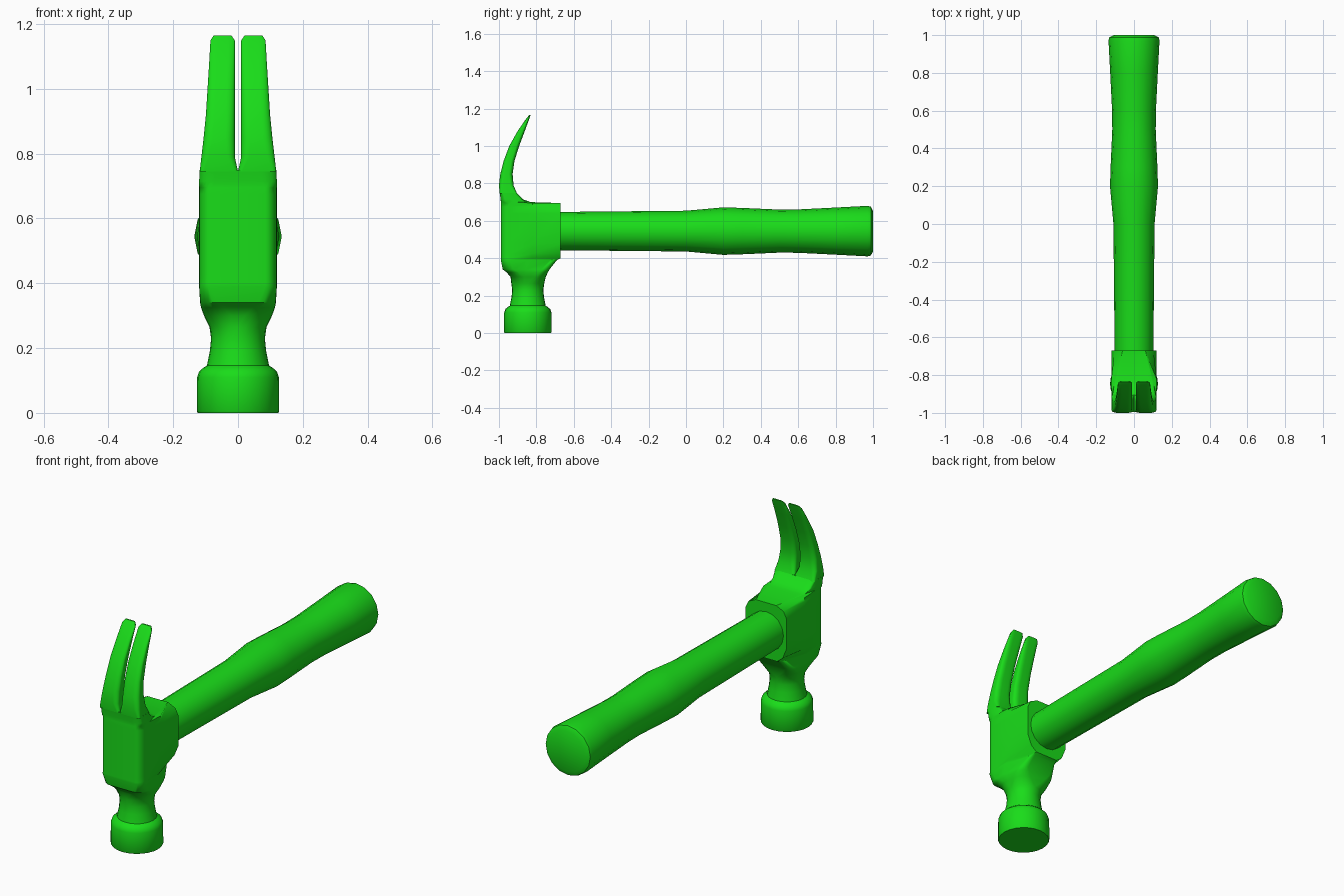
import bpy, bmesh, math

if "Cube" in bpy.data.objects:
    bpy.data.objects.remove(bpy.data.objects["Cube"])

green = bpy.data.materials.new("green")
green.diffuse_color = (0.01, 0.72, 0.01, 1)
green.use_nodes = True
green.node_tree.nodes["Principled BSDF"].inputs["Base Color"].default_value = green.diffuse_color


def loft(name, rings, angle=40):
    """Skin equal-length point rings and cap both ends."""
    bm = bmesh.new()
    rows = [[bm.verts.new(p) for p in ring] for ring in rings]
    n = len(rows[0])
    for a, b in zip(rows, rows[1:]):
        for i in range(n):
            j = (i + 1) % n
            bm.faces.new((a[i], a[j], b[j], b[i]))
    bm.faces.new(rows[0])
    bm.faces.new(rows[-1])
    bmesh.ops.remove_doubles(bm, verts=bm.verts, dist=1e-4)
    bmesh.ops.recalc_face_normals(bm, faces=bm.faces)
    me = bpy.data.meshes.new(name)
    bm.to_mesh(me)
    bm.free()
    ob = bpy.data.objects.new(name, me)
    bpy.context.collection.objects.link(ob)
    me.materials.append(green)
    bpy.ops.object.select_all(action='DESELECT')
    ob.select_set(True)
    bpy.context.view_layer.objects.active = ob
    bpy.ops.object.shade_smooth_by_angle(angle=math.radians(angle))
    return ob


def section(z, yf, yb, hf, hb, kf, kb, cx=0, steps=6):
    """Horizontal rounded section; k = 0 is a square corner, 1 is an ellipse."""
    pts, d = [], (yb - yf) / 2
    for i in range(4):
        sx, sy = (1 if i < 2 else -1), (1 if i in (1, 2) else -1)
        h, y, k = (hb, yb, kb) if sy > 0 else (hf, yf, kf)
        for s in range(steps + 1):
            a = math.radians(90 * (i - 1 + s / steps))
            pts.append((cx + sx * h * (1 - k) + h * k * math.cos(a),
                        y - sy * d * k + d * k * math.sin(a), z))
        if i in (0, 2):  # point along the side that keeps the cheek wide
            y0, y1 = yf + d * kf, yb - d * kb
            pts.append((cx + sx * max(hf, hb), y0 + 0.45 * (y1 - y0), z))
    return pts


# Head: turned striking face and neck (height, radius)
neck = [(0, .124), (.005, .127), (.11, .126), (.128, .12), (.14, .106),
        (.146, .096), (.19, .087), (.23, .083), (.265, .088)]
rings = [section(z, -.846 - r, -.846 + r, r, r, 1, 1) for z, r in neck]

# Cheeks: height, front y, back y, front and back half width, rounding
cheeks = [(.30, -.938, -.75, .105, .10, .8),
          (.325, -.96, -.738, .114, .106, .6),
          (.34, -.98, -.73, .117, .104, .45),
          (.39, -.99, -.69, .12, .08, .3),
          (.40, -.99, -.67, .12, .065, .3),
          (.425, -.99, -.67, .12, .097, .3),
          (.48, -.99, -.67, .12, .12, .3),
          (.64, -.99, -.67, .12, .12, .3),
          (.675, -.99, -.67, .12, .103, .3),
          (.695, -.99, -.67, .12, .06, .3),
          (.70, -.99, -.83, .12, .105, .35),
          (.715, -.991, -.872, .12, .112, .4),
          (.75, -.996, -.905, .118, .118, .4)]
rings += [section(*c, 0 if .395 < c[0] < .698 else c[5] * .8) for c in cheeks]
loft("hammer_head", rings)

# Claw: one curved tine, mirrored (height, front y, back y, outer x)
tine = [(.745, -.996, -.903, .118), (.79, -1, -.922, .113), (.85, -.993, -.927, .106),
        (.92, -.975, -.917, .099), (1, -.945, -.892, .094), (1.08, -.9, -.862, .089),
        (1.15, -.852, -.836, .085), (1.165, -.838, -.831, .075)]
rings = []
for z, front, back, outer in tine:
    inner = min(.01, (z - .745) / 4) + (.01 if z > 1.16 else 0)
    half, k = (outer - inner) / 2, min(.6, .2 + (z - .745) * 6)
    rings.append(section(z, front, back, half, half, k, k, inner + half))
loft("claw", rings).modifiers.new("mirror", 'MIRROR')

# Handle: turned profile along y (position, radius)
grip = [(-.72, .102), (0, .109), (.2, .127), (.3, .124), (.5, .115), (.6, .116),
        (.8, .126), (.97, .135), (.988, .131), (1, .108)]
loft("handle", [[(r * math.cos(t * math.tau / 16), y, .545 + r * math.sin(t * math.tau / 16))
                 for t in range(16)] for y, r in grip])
